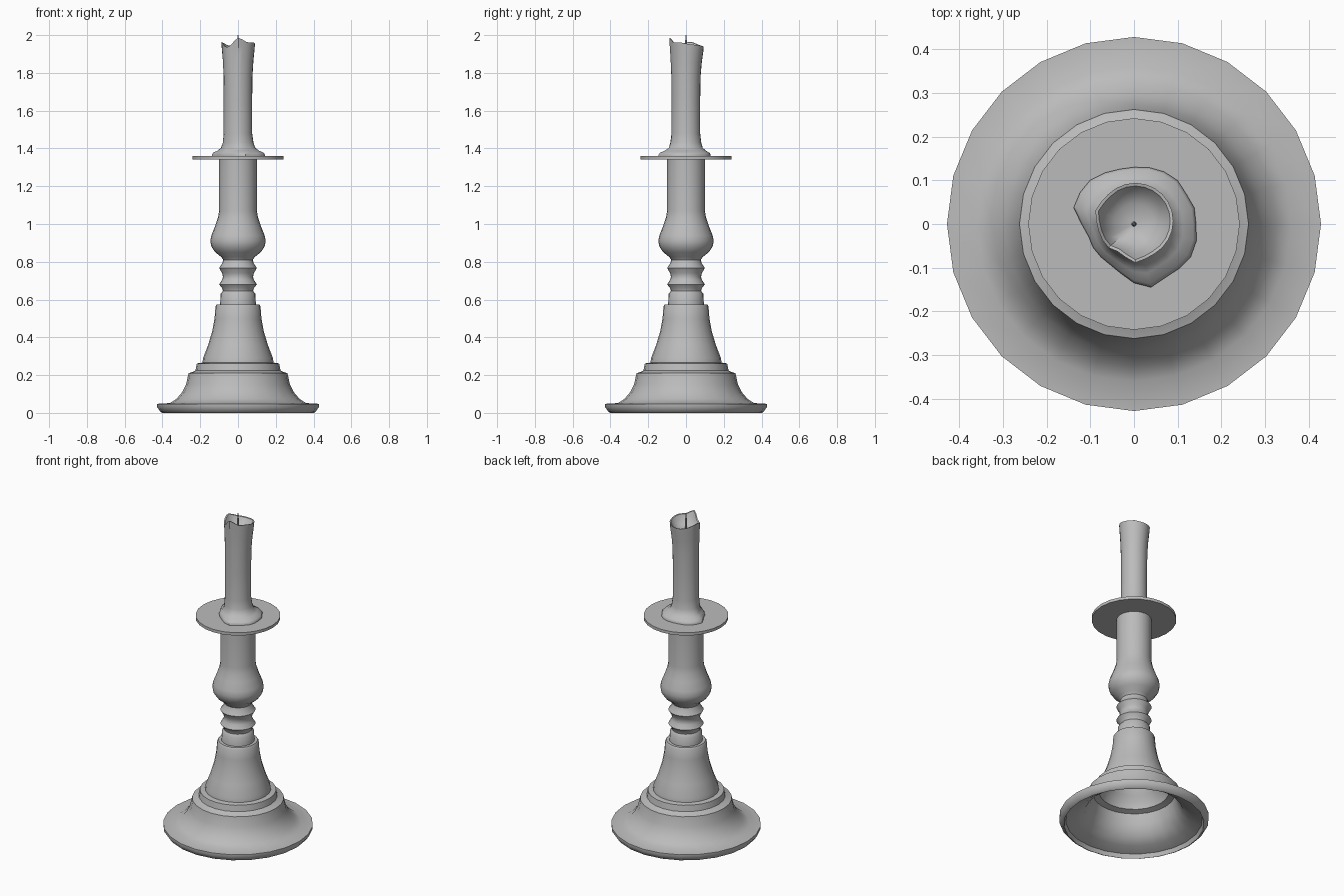
import bpy
import bmesh
from math import sin, cos, pi, radians, exp

SIDES = 24

default_cube = bpy.data.objects.get("Cube")
if default_cube:
    bpy.data.objects.remove(default_cube, do_unlink=True)

grey = bpy.data.materials.new("plain grey")
grey.use_nodes = True
colour = (0.5, 0.5, 0.5, 1)
grey.diffuse_color = colour
grey.node_tree.nodes["Principled BSDF"].inputs["Base Color"].default_value = colour


def skin_rings(name, rings, cap_start=True, cap_end=True, angle=38):
    """Join a list of point rings into one surface, with a fan at each capped end."""
    bm = bmesh.new()
    loops = [[bm.verts.new(point) for point in ring] for ring in rings]
    for lower, upper in zip(loops, loops[1:]):
        count = len(lower)
        for i in range(count):
            j = (i + 1) % count
            bm.faces.new((lower[i], lower[j], upper[j], upper[i]))
    if cap_start:
        bm.faces.new(list(reversed(loops[0])))
    if cap_end:
        bm.faces.new(loops[-1])
    bmesh.ops.recalc_face_normals(bm, faces=bm.faces)
    mesh = bpy.data.meshes.new(name)
    bm.to_mesh(mesh)
    bm.free()
    obj = bpy.data.objects.new(name, mesh)
    bpy.context.collection.objects.link(obj)
    mesh.materials.append(grey)
    bpy.ops.object.select_all(action="DESELECT")
    obj.select_set(True)
    bpy.context.view_layer.objects.active = obj
    bpy.ops.object.shade_smooth_by_angle(angle=radians(angle))
    return obj


def circle(radius, z, sides=SIDES):
    turns = [2 * pi * i / sides for i in range(sides)]
    return [(radius * cos(a), radius * sin(a), z) for a in turns]


def lathe(name, profile, sides=SIDES):
    return skin_rings(name, [circle(r, z, sides) for r, z in profile])


# Hollow bell foot: up the inside, around the rim, up the outside
bell_inside = [(.09, .55), (.1, .45), (.13, .36), (.165, .28), (.19, .25),
               (.2, .21), (.235, .2), (.25, .14), (.28, .08), (.33, .045), (.39, .025)]
bell_outside = [(.4, 0), (.41, .005), (.428, .03), (.428, .048), (.36, .052), (.325, .075),
                (.295, .11), (.275, .15), (.262, .21), (.243, .216), (.225, .225),
                (.218, .262), (.188, .266), (.185, .29), (.158, .36), (.137, .43),
                (.124, .5), (.119, .565), (.112, .575)]
lathe("bell_foot", bell_inside + bell_outside)

# Turned stem with two rings, a bulb and a straight socket
stem = [(.095, .57), (.092, .63), (.08, .645), (.084, .66), (.1, .68), (.084, .705),
        (.08, .72), (.084, .74), (.1, .767), (.084, .79), (.078, .81), (.088, .825),
        (.12, .85), (.141, .88), (.147, .91), (.141, .94), (.121, .99),
        (.106, 1.035), (.1, 1.07), (.1, 1.345)]
lathe("turned_stem", stem)

# Flat drip tray
lathe("drip_tray", [(.242, 1.342), (.242, 1.36)])

# Candle: wax puddle outline in millimetre-like steps, one radius per side
puddle = [.142, .143, .138, .141, .138, .134, .13, .13, .135, .142, .143, .143,
          .12, .108, .108, .107, .108, .117, .135, .15, .142, .145, .15, .148]


def bump(angle, centre, width):
    """Smooth bump around one direction, in degrees."""
    gap = (angle - centre + 180) % 360 - 180
    return exp(-(gap / width) ** 2)


def rim_height(a):
    return 1.95 + .035 * bump(a, 270, 22) + .015 * bump(a, 170, 25) \
        - .015 * bump(a, 225, 20) + .012 * bump(a, 325, 35) - .01 * bump(a, 90, 50)


def wax_ring(spread, radius, level, flare):
    """Blend a round column into the puddle (spread) or the wavy rim (flare)."""
    ring = []
    for i, reach in enumerate(puddle):
        a = 360 * i / len(puddle)
        drip = .007 * bump(a, 270, 14) + .006 * bump(a, 165, 14) - .006 * bump(a, 245, 12)
        r = radius + (reach - radius) * spread + drip * (flare + .25) * (1 - spread)
        z = level + (rim_height(a) - 1.95) * flare
        t = radians(a)
        ring.append((r * cos(t) + .003 * flare, r * sin(t) + .007 * flare, z))
    return ring


wax_rows = [(1, .075, 1.355, 0), (1, .075, 1.367, 0), (.9, .075, 1.377, 0),
            (.55, .075, 1.388, 0), (.25, .075, 1.403, 0), (.09, .076, 1.43, 0),
            (0, .075, 1.48, 0), (0, .075, 1.65, 0), (0, .076, 1.78, .15),
            (0, .08, 1.86, .5), (0, .085, 1.92, .9), (0, .087, 1.95, 1),
            (0, .08, 1.948, 1), (0, .068, 1.925, .7), (0, .045, 1.905, .3),
            (0, .012, 1.897, 0)]
skin_rings("candle", [wax_ring(*row) for row in wax_rows])

# Wick
lathe("wick", [(.006, 1.89), (.005, 1.96), (.002, 2)], sides=8)
